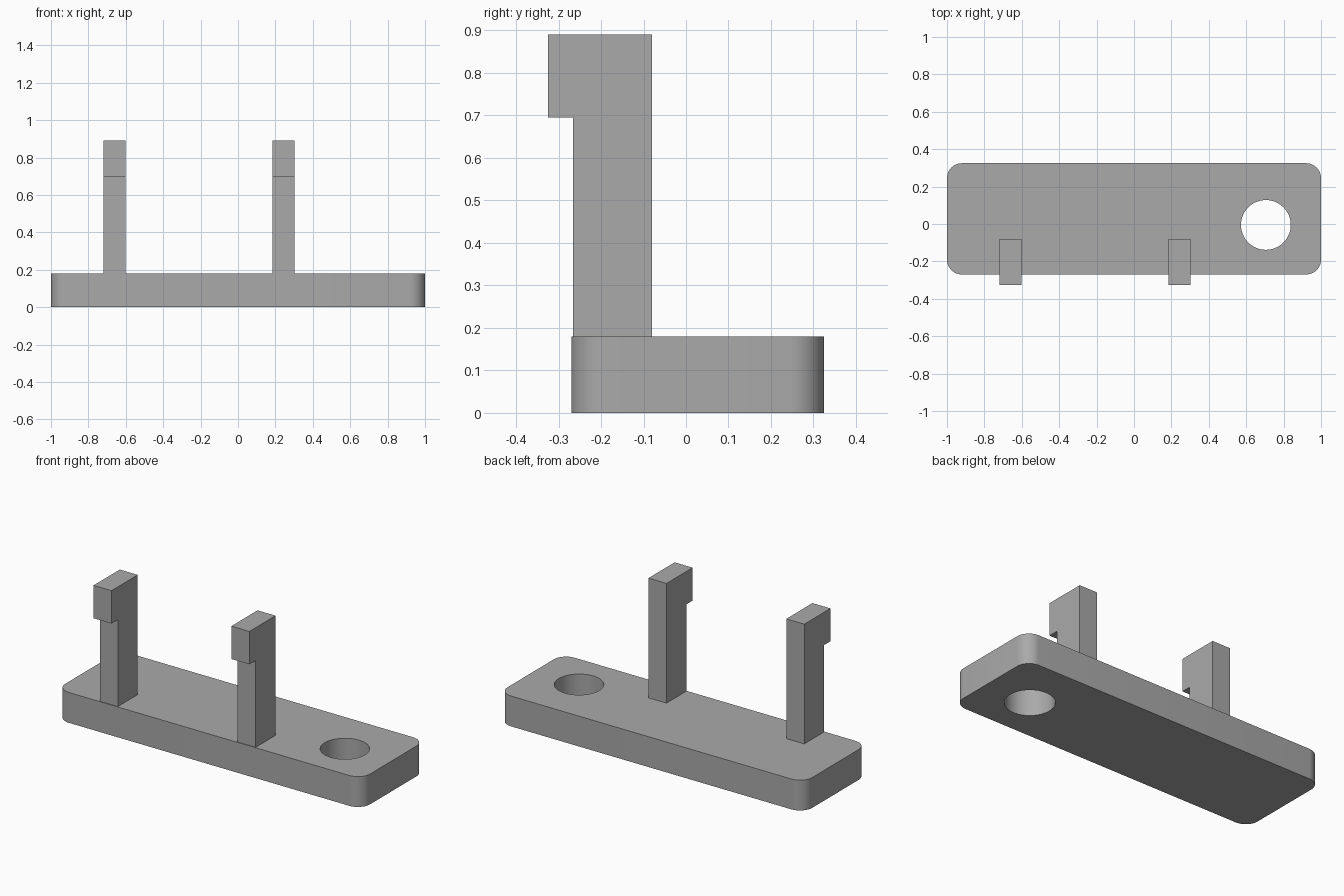
import bpy
import bmesh
from mathutils import Matrix, Vector

cube = bpy.data.objects.get("Cube")
if cube:
    bpy.data.objects.remove(cube, do_unlink=True)

grey = bpy.data.materials.new("plain grey")
grey.use_nodes = True
COLOUR = (0.4, 0.4, 0.4, 1)
grey.diffuse_color = COLOUR
grey.node_tree.nodes["Principled BSDF"].inputs["Base Color"].default_value = COLOUR


def add_object(name, bm):
    bmesh.ops.recalc_face_normals(bm, faces=bm.faces)
    mesh = bpy.data.meshes.new(name)
    bm.to_mesh(mesh)
    bm.free()
    mesh.materials.append(grey)
    obj = bpy.data.objects.new(name, mesh)
    bpy.context.collection.objects.link(obj)
    return obj


def select_only(obj):
    bpy.ops.object.select_all(action='DESELECT')
    obj.select_set(True)
    bpy.context.view_layer.objects.active = obj


# Base plate with rounded upright corners
PLATE_TOP = 0.18
bm = bmesh.new()
bmesh.ops.create_cube(bm, size=1, matrix=Matrix.Translation((0, 0.0275, PLATE_TOP / 2))
                      @ Matrix.Diagonal((2, 0.595, PLATE_TOP, 1)))
upright = [e for e in bm.edges if abs(e.verts[0].co.z - e.verts[1].co.z) > 0.1]
bmesh.ops.bevel(bm, geom=upright, offset=0.08, segments=10, profile=0.5, affect='EDGES')
plate = add_object("base_plate", bm)

# Round through hole
bm = bmesh.new()
bmesh.ops.create_cone(bm, cap_ends=True, segments=64, radius1=0.133, radius2=0.133, depth=1,
                      matrix=Matrix.Translation((0.705, -0.005, 0.1)))
cutter = add_object("hole_cutter", bm)
cutter.hide_render = True
hole = plate.modifiers.new("hole", 'BOOLEAN')
hole.operation = 'DIFFERENCE'
hole.solver = 'EXACT'
hole.object = cutter
select_only(plate)
bpy.ops.object.modifier_apply(modifier=hole.name)
bpy.data.objects.remove(cutter, do_unlink=True)
bpy.ops.object.shade_smooth_by_angle()

# Hooked posts: one side profile (y, z) extruded across x
HOOK = [(-0.08, PLATE_TOP), (-0.08, 0.89), (-0.325, 0.89),
        (-0.325, 0.695), (-0.266, 0.695), (-0.266, PLATE_TOP)]
POST_WIDTH = 0.118
for name, x in (("right_hook_post", -0.661), ("left_hook_post", 0.243)):
    bm = bmesh.new()
    face = bm.faces.new([bm.verts.new((x - POST_WIDTH / 2, y, z)) for y, z in HOOK])
    side = bmesh.ops.extrude_face_region(bm, geom=[face], use_keep_orig=True)
    moved = [v for v in side["geom"] if isinstance(v, bmesh.types.BMVert)]
    bmesh.ops.translate(bm, verts=moved, vec=Vector((POST_WIDTH, 0, 0)))
    add_object(name, bm)
